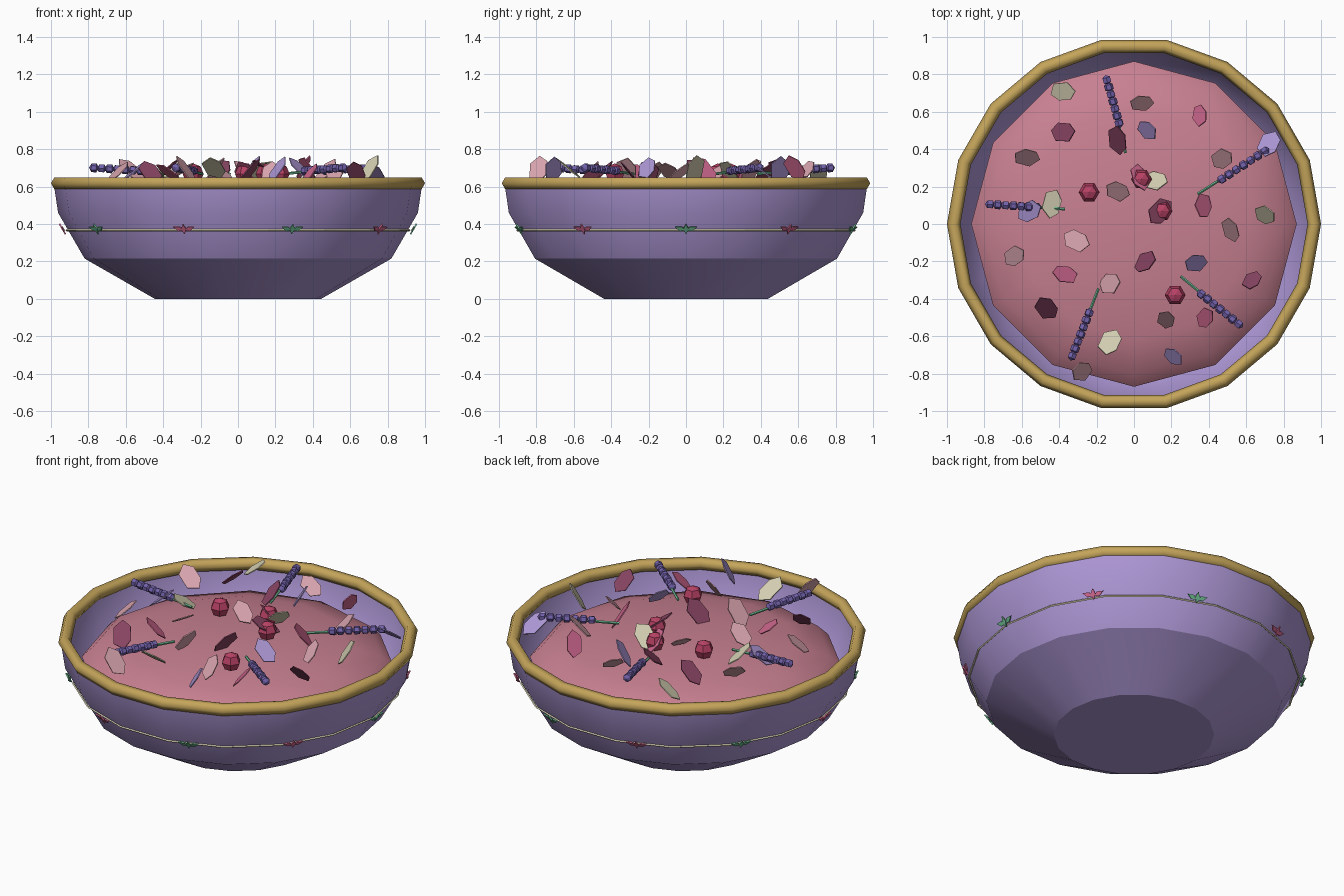
import bpy, bmesh, math, random
from mathutils import Vector, Matrix

if "Cube" in bpy.data.objects:
    bpy.data.objects.remove(bpy.data.objects["Cube"])

random.seed(4)


def material(name, r, g, b):
    lin = lambda c: (c / 255 / 12.92) if c < 10 else ((c / 255 + 0.055) / 1.055) ** 2.4
    m = bpy.data.materials.new(name)
    m.diffuse_color = (lin(r), lin(g), lin(b), 1)
    m.use_nodes = True
    m.node_tree.nodes["Principled BSDF"].inputs["Base Color"].default_value = m.diffuse_color
    return m


M = {n: material(n, *c) for n, c in {
    "lavender": (172, 150, 212), "gold": (196, 164, 90), "rose": (200, 128, 145),
    "pink": (208, 104, 143), "pale_pink": (216, 164, 174), "cream": (214, 208, 180),
    "plum": (136, 68, 98), "crimson": (184, 66, 102), "violet": (115, 98, 172),
    "green": (108, 182, 142)}.items()}


def finish(bm, name, mat, smooth=None):
    """Turn a bmesh into a named object with one colour."""
    bmesh.ops.recalc_face_normals(bm, faces=bm.faces)
    me = bpy.data.meshes.new(name)
    bm.to_mesh(me)
    bm.free()
    ob = bpy.data.objects.new(name, me)
    bpy.context.collection.objects.link(ob)
    me.materials.append(M[mat])
    if smooth:
        bpy.ops.object.select_all(action='DESELECT')
        ob.select_set(True)
        bpy.context.view_layer.objects.active = ob
        bpy.ops.object.shade_smooth_by_angle(angle=math.radians(smooth))
    return ob


def revolve(name, profile, mat, sides=18, closed=False, smooth=30):
    """Spin (radius, z) points about z; open profiles get end caps."""
    bm = bmesh.new()
    rings = [[bm.verts.new((r * math.cos(a), r * math.sin(a), z))
              for a in (i * math.tau / sides for i in range(sides))] for r, z in profile]
    pairs = list(zip(rings, rings[1:])) + ([(rings[-1], rings[0])] if closed else [])
    for a, b in pairs:
        for i in range(sides):
            j = (i + 1) % sides
            bm.faces.new((a[i], a[j], b[j], b[i]))
    if not closed:
        bm.faces.new(rings[0])
        bm.faces.new(rings[-1])
    return finish(bm, name, mat, smooth)


def tube_ring(name, radius, z, thick, sides, mat, smooth):
    pts = [(radius + thick * math.cos(k * math.tau / sides),
            z + thick * math.sin(k * math.tau / sides)) for k in range(sides)]
    return revolve(name, pts, mat, closed=True, smooth=smooth)


def plate(bm, outline, thick, mat):
    """Thin flat plate from a 2D outline, placed by a matrix."""
    top, low = ([bm.verts.new(mat @ Vector((x, y, s * thick / 2))) for x, y in outline] for s in (1, -1))
    bm.faces.new(top)
    bm.faces.new(low[::-1])
    for i in range(len(top)):
        j = (i + 1) % len(top)
        bm.faces.new((top[j], top[i], low[i], low[j]))


# Bowl, gold rim and thin painted band
revolve("bowl", [(0.445, 0), (0.82, 0.215), (0.962, 0.46), (0.985, 0.615),
                 (0.973, 0.615), (0.95, 0.46), (0.808, 0.222), (0.44, 0.012)], "lavender")
tube_ring("rim", 0.964, 0.618, 0.036, 6, "gold", 65)
tube_ring("band", 0.916, 0.366, 0.006, 4, "cream", None)

# Domed filling inside the bowl
bm = bmesh.new()
bmesh.ops.create_uvsphere(bm, u_segments=12, v_segments=8, radius=1,
                          matrix=Matrix.Translation((0, 0, 0.46)) @ Matrix.Diagonal((0.87, 0.87, 0.17, 1)))
finish(bm, "filling", "rose", 75)

# Small three-leaf ornaments around the outside
leaf = [(0, 0), (0.03, 0.014), (0.064, 0), (0.03, -0.014)]
slope = math.atan2(0.142, 0.245)
for k in range(10):
    bm = bmesh.new()
    base = (Matrix.Rotation(k * math.tau / 10, 4, 'Z') @ Matrix.Translation((0.935, 0, 0.375))
            @ Matrix.Rotation(slope, 4, 'Y')
            @ Matrix(((0, 0, 1, 0), (1, 0, 0, 0), (0, 1, 0, 0), (0, 0, 0, 1))))
    for ang, off in ((22, (0, -0.012)), (158, (0, -0.012)), (270, (0, 0.032))):
        plate(bm, leaf, 0.008, base @ Matrix.Translation((*off, 0.004 if ang == 270 else 0))
              @ Matrix.Rotation(math.radians(ang), 4, 'Z'))
    finish(bm, f"ornament_{k}", "pink" if k % 2 else "green")

# Dried petals: x, y and heading of the long side, by colour
petals = {
    "cream": [(-.38, .71, 0), (-.44, .11, 70), (.11, .23, 160), (.70, .05, 10), (-.13, -.63, 60)],
    "lavender": [(.07, .50, 170), (.33, -.21, 170), (.21, -.71, 170), (-.56, .07, 20), (.72, .43, 60)],
    "plum": [(-.38, .49, 170), (-.09, .45, 90), (-.47, -.45, 120), (.63, -.30, 60), (.06, -.20, 10),
             (.14, .07, 40)],
    "pink": [(.35, .58, 120), (.37, .10, 60), (-.37, -.27, 170), (.38, -.50, 40), (.03, .25, 100)],
    "pale_pink": [(.04, .645, 170), (.47, .35, 30), (-.575, .355, 160), (-.64, -.17, 30), (-.31, -.09, 150),
                  (.515, -.03, 100), (-.09, .175, 150), (-.13, -.32, 170), (.17, -.51, 70), (-.28, -.79, 170)],
}
outline = [(-0.085, -0.018), (-0.035, -0.052), (0.045, -0.046), (0.085, 0.0), (0.04, 0.05), (-0.055, 0.042)]
for colour, spots in petals.items():
    for n, (x, y, heading) in enumerate(spots):
        bm = bmesh.new()
        pitch = random.uniform(30, 58) * random.choice((-1, 1))
        roll = random.uniform(-35, 35)
        size = random.uniform(0.88, 1.08)
        plate(bm, outline, 0.006, Matrix.Translation((x, y, 0.675 + random.uniform(-0.01, 0.025)))
              @ Matrix.Rotation(math.radians(heading), 4, 'Z')
              @ Matrix.Rotation(math.radians(pitch), 4, 'Y')
              @ Matrix.Rotation(math.radians(roll), 4, 'X') @ Matrix.Scale(size, 4))
        finish(bm, f"{colour}_petal_{n}", colour)

# Berries
for n, (x, y) in enumerate([(-.24, .17), (.04, .24), (.15, .07), (.22, -.38)]):
    bm = bmesh.new()
    bmesh.ops.create_uvsphere(bm, u_segments=6, v_segments=4, radius=0.056,
                              matrix=Matrix.Translation((x, y, 0.668)) @ Matrix.Rotation(math.pi / 6, 4, 'Z'))
    finish(bm, f"berry_{n}", "crimson")

# Flower sprigs: tip, last bud and stem end
sprigs = [((-.145, .77), (-.08, .54), (-.045, .38)), ((.70, .39), (.47, .24), (.34, .16)),
          ((-.77, .105), (-.52, .09), (-.37, .08)), ((.56, -.535), (.36, -.375), (.25, -.28)),
          ((-.33, -.705), (-.24, -.475), (-.19, -.345))]
for n, (tip, last, end) in enumerate(sprigs):
    p, q, e = Vector((*tip, 0.70)), Vector((*last, 0.685)), Vector((*end, 0.668))
    turn = (p - q).to_track_quat('Z', 'Y').to_matrix().to_4x4()
    bm = bmesh.new()
    for k in range(7):
        bmesh.ops.create_uvsphere(bm, u_segments=6, v_segments=3, radius=0.027,
                                  matrix=Matrix.Translation(p.lerp(q, k / 6)) @ turn
                                  @ Matrix.Rotation(k * 0.5, 4, 'Z'))
    finish(bm, f"sprig_buds_{n}", "violet")
    bm = bmesh.new()
    bmesh.ops.create_cone(bm, cap_ends=True, segments=5, radius1=0.008, radius2=0.008, depth=(p - e).length,
                          matrix=Matrix.Translation((p + e) / 2) @ (p - e).to_track_quat('Z', 'Y').to_matrix().to_4x4())
    finish(bm, f"sprig_stem_{n}", "green")
